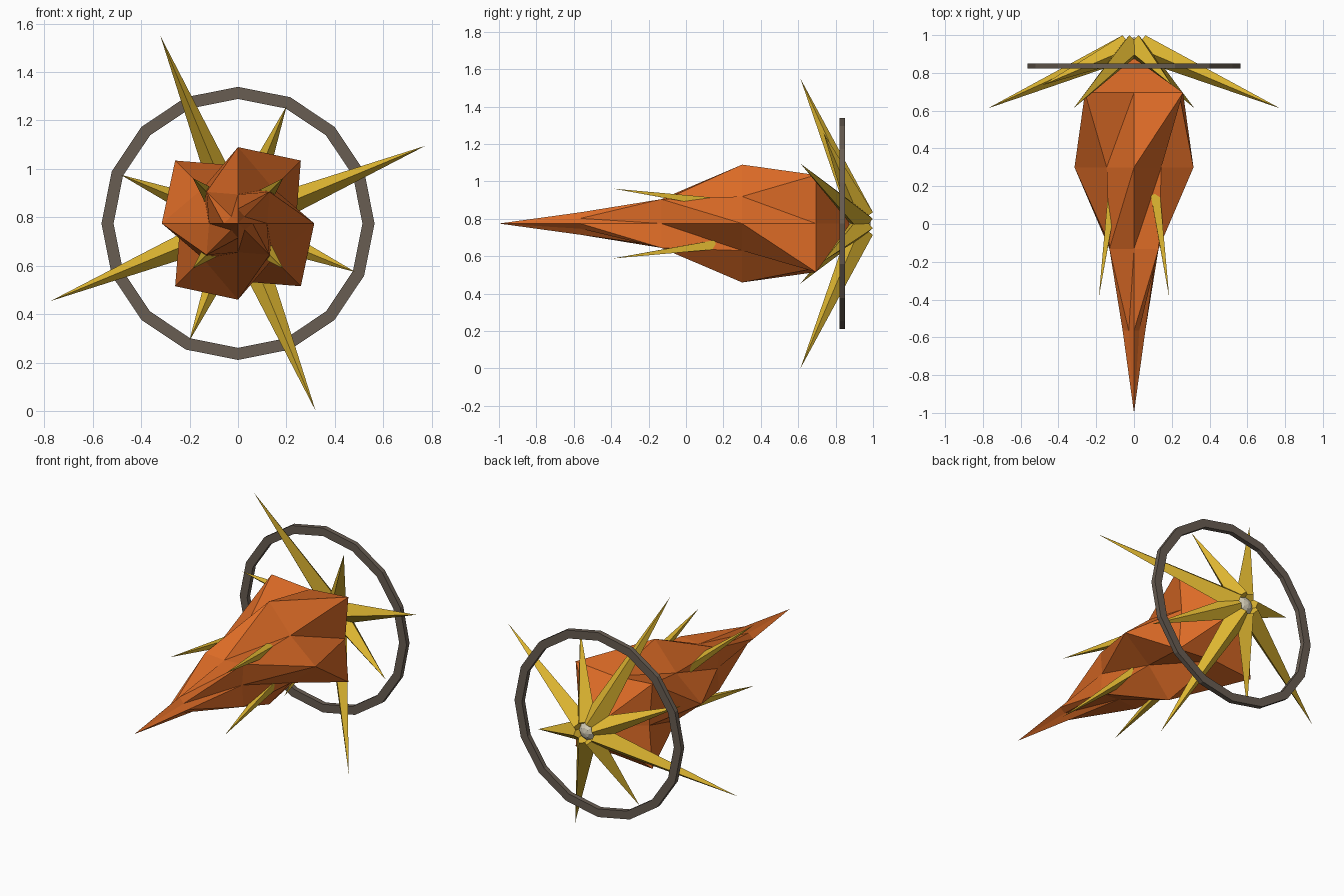
import bpy, bmesh, math
from mathutils import Vector

if "Cube" in bpy.data.objects:
    bpy.data.objects.remove(bpy.data.objects["Cube"])

CZ = 0.775  # height of the long axis


def material(name, rgb):
    m = bpy.data.materials.new(name)
    m.diffuse_color = (*rgb, 1)
    m.use_nodes = True
    m.node_tree.nodes["Principled BSDF"].inputs["Base Color"].default_value = m.diffuse_color
    return m


ORANGE = material("burnt orange", (0.73, 0.15, 0.02))
GOLD = material("gold", (0.72, 0.46, 0.03))
IRON = material("dark iron", (0.14, 0.11, 0.085))
PEARL = material("pearl", (0.62, 0.57, 0.44))


def polar(r, deg, y):
    a = math.radians(deg)
    return Vector((r * math.cos(a), y, CZ + r * math.sin(a)))


def finish(bm, name, mat):
    bmesh.ops.recalc_face_normals(bm, faces=bm.faces[:])
    me = bpy.data.meshes.new(name)
    bm.to_mesh(me)
    bm.free()
    me.materials.append(mat)
    ob = bpy.data.objects.new(name, me)
    bpy.context.collection.objects.link(ob)
    return ob


def spike(name, base, tip, radius, deg):
    """Four-sided pyramid with one ridge facing away from the long axis."""
    axis = (tip - base).normalized()
    side = axis.cross(polar(1, deg, 0) - Vector((0, 0, CZ))).normalized()
    up = side.cross(axis)
    bm = bmesh.new()
    ring = [bm.verts.new(base + radius * d) for d in (up, side, -up, -side)]
    top = bm.verts.new(tip)
    bm.faces.new(ring)
    for i in range(4):
        bm.faces.new((ring[i], ring[(i + 1) % 4], top))
    finish(bm, name, GOLD)


# Body: star-shaped rings whose points alternate between axes and diagonals
bm = bmesh.new()
rings = []
for y, r, diagonal in ((-0.565, 0.06, 0), (-0.132, 0.184, 1),
                       (0.30, 0.315, 0), (0.695, 0.367, 1)):
    rings.append([bm.verts.new(polar(r if i % 2 == diagonal else r * 0.65, 45 * i, y))
                  for i in range(8)])
nose = bm.verts.new((0, -1, CZ))
tail = bm.verts.new((0, 0.885, CZ))
for i in range(8):
    j = (i + 1) % 8
    bm.faces.new((nose, rings[0][i], rings[0][j]))
    bm.faces.new((tail, rings[-1][j], rings[-1][i]))
    for a, b in zip(rings, rings[1:]):
        bm.faces.new((a[i], b[i], a[j]))
        bm.faces.new((a[j], b[i], b[j]))
finish(bm, "body", ORANGE)

# Rear burst: long and short spikes in turn, swept forward
for k in range(8):
    deg = 22.5 + 45 * k
    r, y = ((0.838, 0.612), (0.525, 0.735))[k % 2]
    spike(f"rear_spike_{k + 1}", polar(0.04, deg, 0.936), polar(r, deg, y), 0.068, deg)

# Thorns in the diagonal valleys, pointing forward
for k in range(4):
    deg = 45 + 90 * k
    spike(f"body_thorn_{k + 1}", polar(0.16, deg, 0.155), polar(0.264, deg, -0.39), 0.035, deg)

# Hoop: 16-sided flat band with rectangular section
bm = bmesh.new()
section = ((0.564, 0.822), (0.564, 0.851), (0.514, 0.851), (0.514, 0.822))
loops = [[bm.verts.new(polar(r, 22.5 * i, y)) for r, y in section] for i in range(16)]
for i in range(16):
    a, b = loops[i], loops[(i + 1) % 16]
    for s in range(4):
        t = (s + 1) % 4
        bm.faces.new((a[s], a[t], b[t], b[s]))
finish(bm, "hoop", IRON)

# Rear bead at the centre of the burst
bm = bmesh.new()
bmesh.ops.create_uvsphere(bm, u_segments=8, v_segments=6, radius=0.06)
bead = finish(bm, "rear_bead", PEARL)
bead.location = (0, 0.928, CZ)
bead.rotation_euler = (math.pi / 2, 0, 0)
